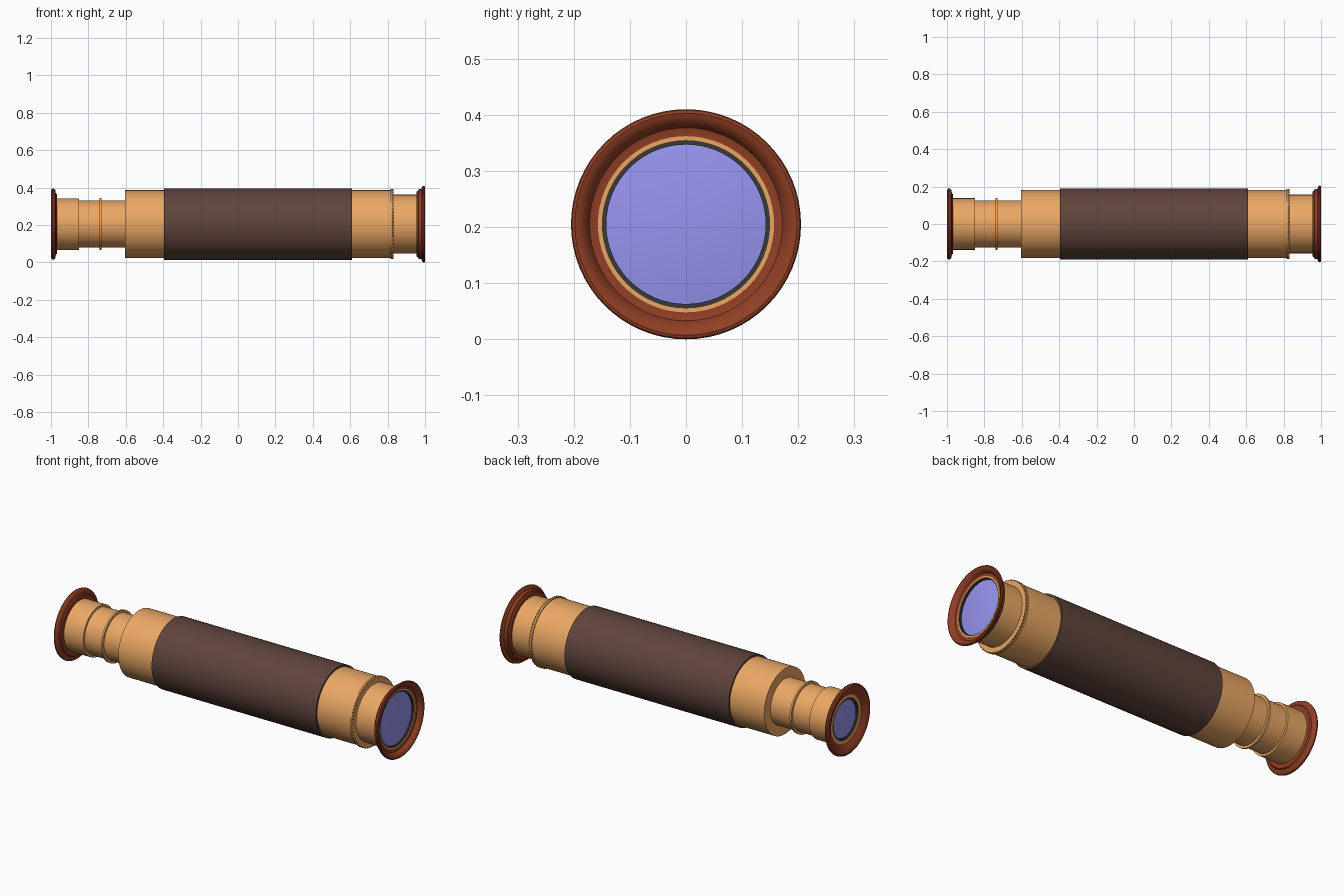
import bpy, bmesh, math

if "Cube" in bpy.data.objects:
    bpy.data.objects.remove(bpy.data.objects["Cube"])

AXIS_Z = 0.205


def material(name, rgb):
    m = bpy.data.materials.new(name)
    m.diffuse_color = (*rgb, 1)
    m.use_nodes = True
    m.node_tree.nodes["Principled BSDF"].inputs["Base Color"].default_value = m.diffuse_color
    return m


brass = material("brass", (0.83, 0.39, 0.13))
leather = material("leather", (0.115, 0.058, 0.045))
copper = material("copper", (0.28, 0.05, 0.018))
glass = material("glass", (0.31, 0.30, 0.87))
dark = material("dark_metal", (0.04, 0.04, 0.045))


def lathe(name, profile, mat, closed=True, steps=64, teeth=0.0):
    """Revolve (x, radius) points round the x axis; teeth lowers every other pair of outer points."""
    bm = bmesh.new()
    outer = max(r for _, r in profile)
    rings = []
    for x, r in profile:
        if r == 0:
            rings.append([bm.verts.new((x, 0, 0))] * steps)
            continue
        ring = []
        for i in range(steps):
            a = 2 * math.pi * i / steps
            q = r - teeth if r == outer and i % 4 > 1 else r
            ring.append(bm.verts.new((x, q * math.cos(a), q * math.sin(a))))
        rings.append(ring)
    n = len(rings)
    for k in range(n if closed else n - 1):
        a, b = rings[k], rings[(k + 1) % n]
        for i in range(steps):
            j = (i + 1) % steps
            bm.faces.new(list(dict.fromkeys((a[i], a[j], b[j], b[i]))))
    bmesh.ops.recalc_face_normals(bm, faces=bm.faces)
    me = bpy.data.meshes.new(name)
    bm.to_mesh(me)
    bm.free()
    me.materials.append(mat)
    ob = bpy.data.objects.new(name, me)
    bpy.context.collection.objects.link(ob)
    ob.location.z = AXIS_Z
    bpy.ops.object.select_all(action='DESELECT')
    ob.select_set(True)
    bpy.context.view_layer.objects.active = ob
    bpy.ops.object.shade_smooth_by_angle(angle=math.radians(32))
    return ob


def tube(name, x0, x1, r_out, r_in, mat, **kw):
    return lathe(name, [(x0, r_in), (x0, r_out), (x1, r_out), (x1, r_in)], mat, **kw)


def lens(name, x, r, bulge, side):
    """Shallow dome facing +x or -x."""
    dome = [(x + side * bulge * (1 - t * t), r * t) for t in (0, .2, .4, .6, .8, 1)]
    return lathe(name, dome + [(x - side * 0.01, r), (x - side * 0.01, 0)], glass, closed=False)


# Barrel and leather sleeve
tube("main_barrel", -0.605, 0.822, 0.181, 0.12, brass)
tube("leather_sleeve", -0.395, 0.61, 0.191, 0.178, leather)

# Objective end: collar, knurled ring, short tube
tube("front_collar", 0.815, 0.824, 0.187, 0.15, brass)
tube("knurled_ring", 0.824, 0.832, 0.187, 0.15, brass, steps=256, teeth=0.005)
tube("objective_tube", 0.83, 0.975, 0.157, 0.149, brass)

# Flared objective rim with stepped back and dished face
lathe("objective_rim", [
    (0.955, 0.155), (0.955, 0.174), (0.962, 0.177), (0.965, 0.186),
    (0.981, 0.188), (0.985, 0.200), (0.989, 0.204), (0.994, 0.205),
    (0.998, 0.203), (1.0, 0.198), (0.998, 0.190), (0.992, 0.182),
    (0.984, 0.176), (0.976, 0.172), (0.974, 0.164), (0.974, 0.156)], copper)
tube("objective_retainer", 0.945, 0.971, 0.150, 0.142, dark)
lens("objective_lens", 0.962, 0.144, 0.012, 1)

# Drawn eyepiece tubes
tube("draw_tube", -0.86, -0.59, 0.126, 0.108, brass)
tube("draw_tube_ring", -0.741, -0.731, 0.139, 0.12, brass)
tube("eyepiece_tube", -0.978, -0.85, 0.138, 0.112, brass)

# Flared eyepiece rim with dished face
lathe("eyepiece_rim", [
    (-0.968, 0.13), (-0.968, 0.160), (-0.974, 0.165), (-0.977, 0.182),
    (-0.982, 0.188), (-0.988, 0.190), (-0.995, 0.188), (-1.0, 0.180),
    (-0.999, 0.170), (-0.993, 0.156), (-0.985, 0.144), (-0.979, 0.134),
    (-0.976, 0.120)], copper)
tube("eyepiece_retainer", -0.974, -0.95, 0.113, 0.103, dark)
lens("eyepiece_lens", -0.965, 0.105, 0.010, -1)
